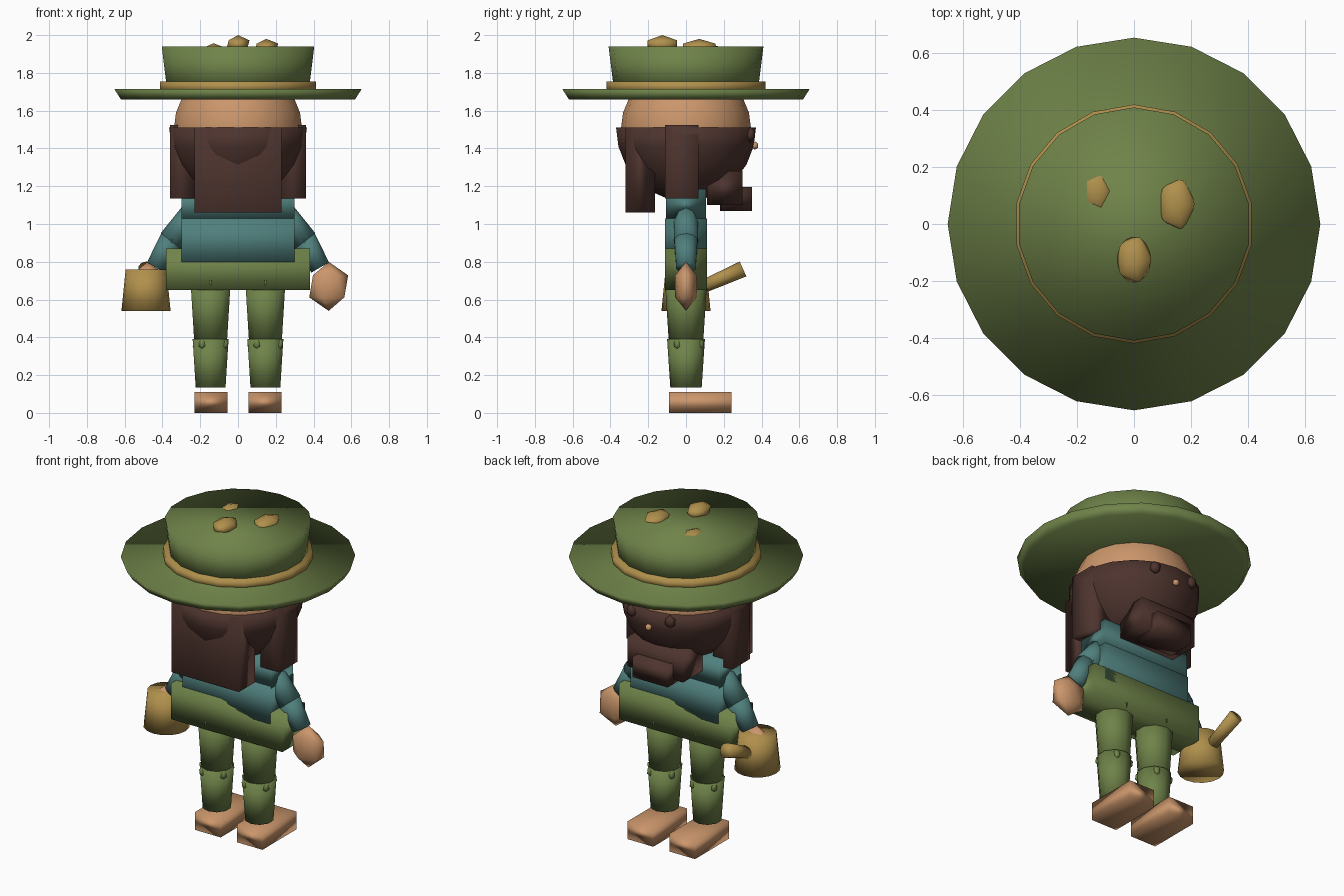
import bpy, math
from mathutils import Vector

if "Cube" in bpy.data.objects:
    bpy.data.objects.remove(bpy.data.objects["Cube"])


def material(name, hexcode):
    m = bpy.data.materials.new(name)
    lin = []
    for i in (0, 2, 4):
        c = int(hexcode[i:i + 2], 16) / 255
        lin.append(c / 12.92 if c < 0.04045 else ((c + 0.055) / 1.055) ** 2.4)
    m.diffuse_color = (*lin, 1)
    m.use_nodes = True
    m.node_tree.nodes["Principled BSDF"].inputs["Base Color"].default_value = m.diffuse_color
    return m


GREEN = material("olive_green", "6F8349")
SKIN = material("skin", "CB966B")
TEAL = material("teal", "4F7F7C")
GOLD = material("straw_gold", "B0904C")
BROWN = material("dark_brown", "4E342E")


def finish(name, mat):
    ob = bpy.context.object
    ob.name = ob.data.name = name
    ob.data.materials.append(mat)
    bpy.ops.object.shade_smooth()
    return ob


def box(name, mat, x, y, z):
    """Box from (min, max) ranges."""
    bpy.ops.mesh.primitive_cube_add(size=1, location=[sum(r) / 2 for r in (x, y, z)])
    bpy.context.object.scale = [r[1] - r[0] for r in (x, y, z)]
    return finish(name, mat)


def cone(name, mat, a, b, r1, r2, sides):
    """Tapered cylinder from a to b."""
    a, b = Vector(a), Vector(b)
    d = b - a
    bpy.ops.mesh.primitive_cone_add(vertices=sides, radius1=r1, radius2=r2,
                                    depth=d.length, location=(a + b) / 2)
    bpy.context.object.rotation_euler = d.to_track_quat('Z', 'Y').to_euler()
    return finish(name, mat)


def blob(name, mat, loc, scale, sub=1):
    bpy.ops.mesh.primitive_ico_sphere_add(subdivisions=sub, radius=1, location=loc)
    bpy.context.object.scale = scale
    return finish(name, mat)


def ball(name, mat, loc, scale, segs=18, rings=12, lower_only=False):
    bpy.ops.mesh.primitive_uv_sphere_add(segments=segs, ring_count=rings, location=loc)
    ob = bpy.context.object
    ob.scale = scale
    if lower_only:
        import bmesh
        bm = bmesh.new()
        bm.from_mesh(ob.data)
        bmesh.ops.delete(bm, geom=[v for v in bm.verts if v.co.z > 0.01], context='VERTS')
        bmesh.ops.holes_fill(bm, edges=[e for e in bm.edges if e.is_boundary])
        bm.to_mesh(ob.data)
        bm.free()
    return finish(name, mat)


# Hat
cone("hat_brim", GREEN, (0, 0, 1.66), (0, 0, 1.715), 0.62, 0.655, 20)
cone("hat_crown", GREEN, (0, 0, 1.70), (0, 0, 1.94), 0.38, 0.41, 18)
cone("hat_band", GOLD, (0, 0, 1.70), (0, 0, 1.755), 0.42, 0.42, 18)
blob("hat_stone_a", GOLD, (0, -0.125, 1.95), (0.068, 0.092, 0.05))
blob("hat_stone_b", GOLD, (0.15, 0.07, 1.935), (0.07, 0.10, 0.045))
blob("hat_stone_c", GOLD, (-0.13, 0.115, 1.92), (0.06, 0.08, 0.037))

# Head, hair and beard
ball("head", SKIN, (0, 0, 1.50), (0.345, 0.345, 0.345))
ball("hair_bowl", BROWN, (0, 0, 1.51), (0.37, 0.37, 0.39), lower_only=True)
box("back_hair", BROWN, (-0.23, 0.23), (-0.32, -0.165), (1.06, 1.51))
box("beard", BROWN, (-0.19, 0.19), (0.11, 0.30), (1.10, 1.28))
box("beard_tip", BROWN, (-0.12, 0.12), (0.18, 0.35), (1.07, 1.195))
blob("nose", SKIN, (0, 0.365, 1.415), (0.022, 0.02, 0.022))

# Torso
box("shirt_lower", TEAL, (-0.30, 0.30), (-0.11, 0.11), (0.80, 1.03))
box("shirt_upper", TEAL, (-0.30, 0.30), (-0.105, 0.105), (1.02, 1.185))
box("hip_wrap", GREEN, (-0.38, 0.38), (-0.11, 0.11), (0.65, 0.87))

# Mirrored parts
for side, s in (("left", -1), ("right", 1)):
    box(f"side_hair_{side}", BROWN, sorted((s * 0.23, s * 0.36)), (-0.11, 0.065), (1.135, 1.525))
    blob(f"eye_{side}", BROWN, (s * 0.13, 0.34, 1.475), (0.035, 0.03, 0.04))
    cone(f"upper_arm_{side}", TEAL, (s * 0.23, 0, 1.07), (s * 0.355, 0, 0.91), 0.065, 0.068, 10)
    ball(f"elbow_{side}", TEAL, (s * 0.35, 0, 0.915), (0.06, 0.066, 0.06), 10, 6)
    cone(f"forearm_{side}", TEAL, (s * 0.345, 0, 0.925), (s * 0.435, 0, 0.77), 0.066, 0.054, 10)
    blob(f"hand_{side}", SKIN, (s * 0.48, 0, 0.67), (0.115, 0.068, 0.13))
    lx = s * 0.145
    cone(f"thigh_{side}", GREEN, (lx, 0, 0.39), (lx, 0, 0.70), 0.092, 0.112, 10)
    cone(f"shin_{side}", GREEN, (lx, 0, 0.135), (lx, 0, 0.39), 0.083, 0.10, 10)
    # Patches round the knee
    for i in range(4):
        t = math.radians(60 + 90 * i)
        blob(f"knee_patch_{side}_{i}", GREEN,
             (lx + 0.087 * math.cos(t), 0.087 * math.sin(t), 0.365), (0.022, 0.022, 0.03))
    box(f"foot_{side}", SKIN, sorted((s * 0.055, s * 0.23)), (-0.09, 0.24), (0, 0.11))

# Watering can
cone("can_body", GOLD, (-0.487, 0, 0.54), (-0.487, 0, 0.76), 0.13, 0.108, 16)
cone("can_spout", GOLD, (-0.487, 0.08, 0.664), (-0.487, 0.302, 0.762), 0.034, 0.043, 10)
